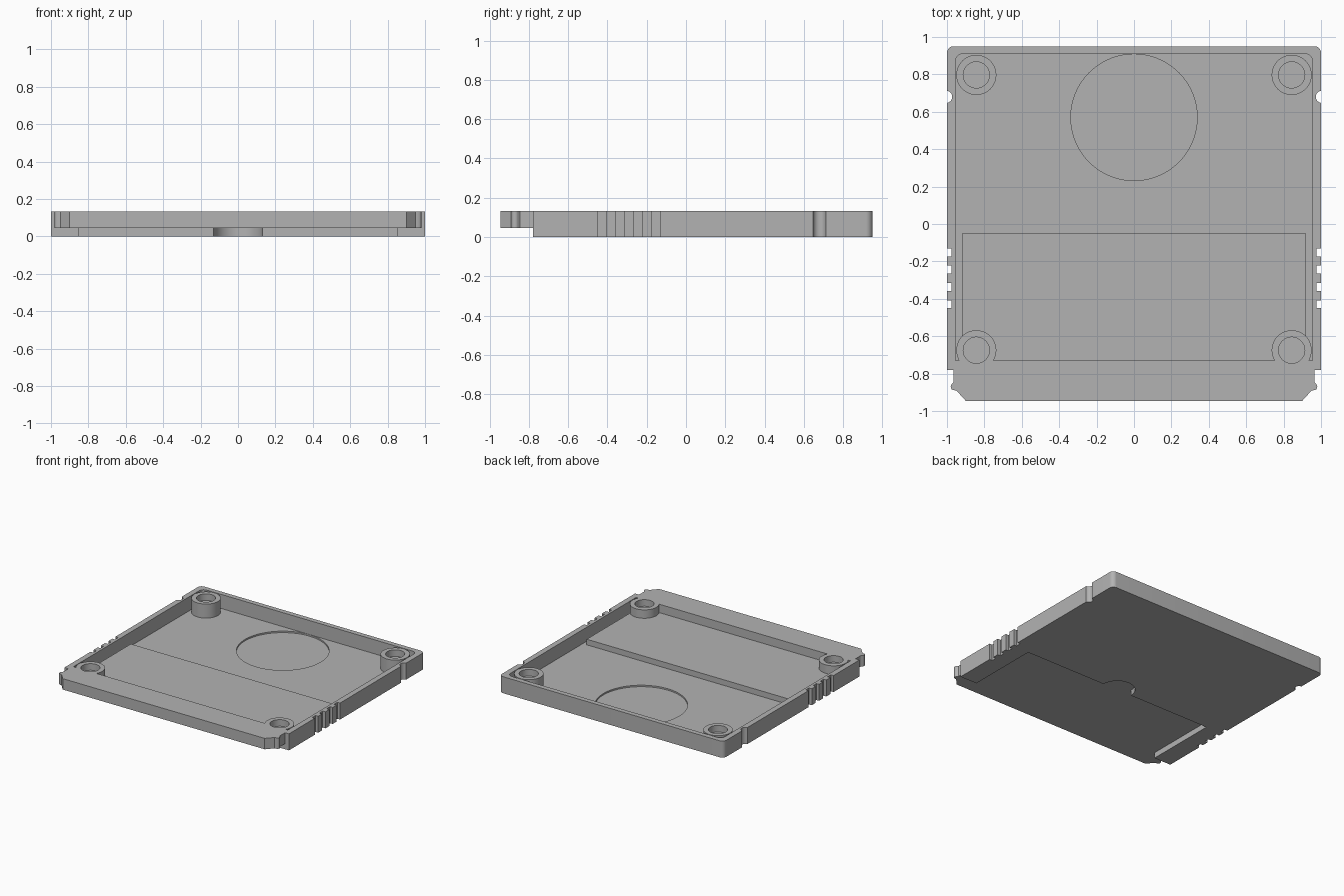
import bpy, bmesh, math

if "Cube" in bpy.data.objects:
    bpy.data.objects.remove(bpy.data.objects["Cube"], do_unlink=True)

HEIGHT = 0.133
FLOOR = 0.02      # thin floor at the back
STEP = 0.045      # underside of the front lip
PLATFORM = 0.065  # raised floor at the front

grey = bpy.data.materials.new("plain_grey")
grey.use_nodes = True
grey.diffuse_color = (0.45, 0.45, 0.45, 1)
grey.node_tree.nodes["Principled BSDF"].inputs["Base Color"].default_value = (0.45, 0.45, 0.45, 1)


def arc(cx, cy, r, start, end, steps=8):
    angles = [math.radians(start + (end - start) * i / steps) for i in range(steps + 1)]
    return [(cx + r * math.cos(a), cy + r * math.sin(a)) for a in angles]


def circle(cx, cy, r, steps=48):
    return arc(cx, cy, r, 0, 360, steps)[:-1]


def box(x0, x1, y0, y1):
    return [(x0, y0), (x1, y0), (x1, y1), (x0, y1)]


def prism(name, outline, z0, z1):
    """Extrude a counter-clockwise outline from z0 to z1."""
    bm = bmesh.new()
    face = bm.faces.new([bm.verts.new((x, y, z0)) for x, y in outline])
    top = bmesh.ops.extrude_face_region(bm, geom=[face])
    for v in top["geom"]:
        if isinstance(v, bmesh.types.BMVert):
            v.co.z = z1
    bmesh.ops.recalc_face_normals(bm, faces=bm.faces)
    mesh = bpy.data.meshes.new(name)
    bm.to_mesh(mesh)
    bm.free()
    mesh.materials.append(grey)
    obj = bpy.data.objects.new(name, mesh)
    bpy.context.collection.objects.link(obj)
    return obj


def combine(target, outline, z0, z1, operation="DIFFERENCE"):
    """Cut a prism from the target, or join it on."""
    tool = prism("tool", outline, z0, z1)
    tool.hide_render = True
    mod = target.modifiers.new("shape", "BOOLEAN")
    mod.operation, mod.solver, mod.object = operation, "EXACT", tool
    bpy.context.view_layer.objects.active = target
    bpy.ops.object.modifier_apply(modifier=mod.name)
    bpy.data.objects.remove(tool, do_unlink=True)


# Outer outline: left half from front to back, then mirrored
half = [(0.90, -0.945), (0.95, -0.89)]
half += arc(0.96, -0.87, 0.02, -60, 60)
half += [(0.965, -0.845), (0.965, -0.78), (1, -0.78)]
for i in range(4):  # grip grooves
    y = -0.45 + i * 0.0925
    half += [(1, y), (0.976, y), (0.976, y + 0.042), (1, y + 0.042)]
half += arc(1.005, 0.68, 0.033, 261, 99, 12)  # round side notch
half += arc(0.965, 0.915, 0.035, 0, 90)
outline = half + [(-x, y) for x, y in reversed(half)]
shell = prism("card_shell", outline, 0, HEIGHT)

# Inner tray with rounded back corners
tray = [(-0.955, -0.73), (0.955, -0.73)]
tray += arc(0.915, 0.87, 0.04, 0, 90) + arc(-0.915, 0.87, 0.04, 90, 180)
combine(shell, tray, FLOOR, 0.3)

# Raised floor and round dip
combine(shell, box(-0.92, 0.92, -0.75, -0.05), 0.01, PLATFORM, "UNION")
combine(shell, circle(0, 0.57, 0.338, 72), 0.008, 0.1)

# Screw bosses
for x in (-0.843, 0.843):
    for y, bottom in ((0.797, 0.01), (-0.675, 0.055)):
        combine(shell, circle(x, y, 0.107), bottom, HEIGHT, "UNION")
        combine(shell, circle(x, y, 0.07), 0.08, 0.3)

# Undercut of the front lip, and the underside recess with its thumb notch
combine(shell, box(-1.1, 1.1, -1.1, -0.78), -0.1, STEP)
recess = [(-0.85, -1.05), (0.85, -1.05), (0.85, -0.19)]
recess += arc(0, -0.19, 0.13, 0, 180, 24) + [(-0.85, -0.19)]
combine(shell, recess, -0.1, STEP)

bpy.ops.object.select_all(action="DESELECT")
shell.select_set(True)
bpy.context.view_layer.objects.active = shell
bpy.ops.object.shade_smooth_by_angle(angle=math.radians(30))
